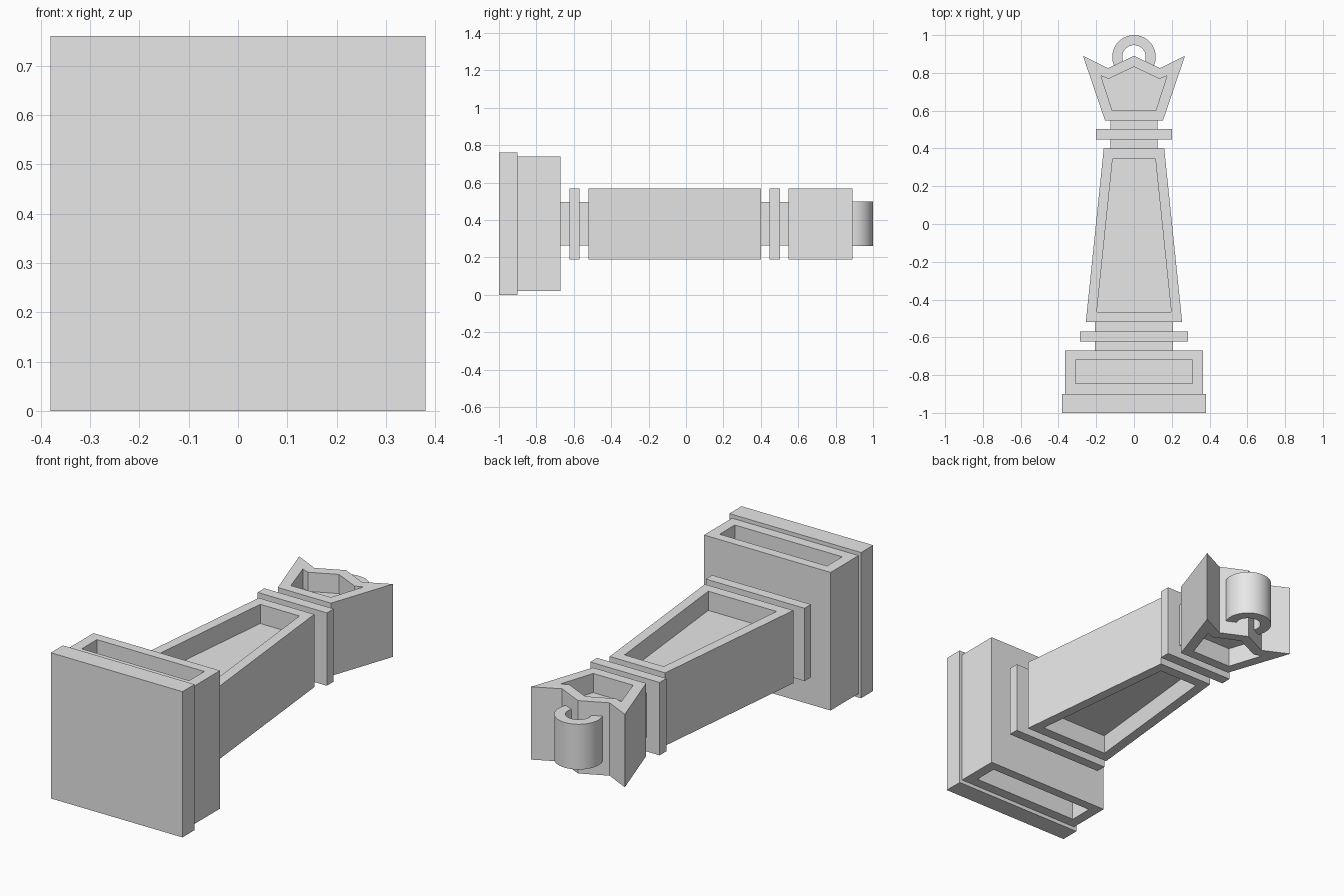
import bpy
import bmesh
from math import cos, sin, radians

cube = bpy.data.objects.get("Cube")
if cube:
    bpy.data.objects.remove(cube, do_unlink=True)

grey = bpy.data.materials.new("plain grey")
grey.use_nodes = True
colour = (0.8, 0.8, 0.8, 1)
grey.diffuse_color = colour
grey.node_tree.nodes["Principled BSDF"].inputs["Base Color"].default_value = colour

MID = 0.38    # height of the middle plane
DEPTH = 0.1   # depth of the sunken panels


def prism(name, outline, half, panel=None):
    """Extrude an outline about the middle plane, with an optional sunken panel above and below."""
    stack = [(outline, -half), (outline, half)]
    if panel:
        stack = ([(panel, DEPTH - half), (panel, -half)] + stack
                 + [(panel, half), (panel, half - DEPTH)])
    bm = bmesh.new()
    loops = [[bm.verts.new((x, y, MID + z)) for x, y in pts] for pts, z in stack]
    n = len(outline)
    for a, b in zip(loops, loops[1:]):
        for i in range(n):
            j = (i + 1) % n
            bm.faces.new((a[i], a[j], b[j], b[i]))
    bm.faces.new(loops[0][::-1])
    bm.faces.new(loops[-1])
    bmesh.ops.recalc_face_normals(bm, faces=bm.faces)
    mesh = bpy.data.meshes.new(name)
    bm.to_mesh(mesh)
    bm.free()
    mesh.materials.append(grey)
    obj = bpy.data.objects.new(name, mesh)
    bpy.context.collection.objects.link(obj)
    return obj


def taper(y0, y1, w0, w1=None):
    """Symmetric four-sided outline, w0 wide each way at y0 and w1 at y1."""
    w1 = w0 if w1 is None else w1
    return [(-w0, y0), (w0, y0), (w1, y1), (-w1, y1)]


def mirrored(half_points):
    """Complete an outline whose last point lies on the centre line."""
    return half_points + [(-x, y) for x, y in half_points[-2::-1]]


# Foot slab and panelled base block
prism("foot_slab", taper(-1, -0.9, 0.38), 0.38)
prism("base_block", taper(-0.9, -0.67, 0.365), 0.36, taper(-0.845, -0.72, 0.31))

# Lower neck and collar
prism("lower_neck", taper(-0.67, -0.52, 0.207), 0.117)
prism("lower_collar", taper(-0.623, -0.57, 0.285), 0.19)

# Tapered shaft
prism("shaft", taper(-0.52, 0.4, 0.255, 0.16), 0.19, taper(-0.465, 0.345, 0.197, 0.113))

# Upper neck and collar
prism("upper_neck", taper(0.4, 0.55, 0.125), 0.117)
prism("upper_collar", taper(0.447, 0.503, 0.2), 0.19)

# Pointed crown
prism("crown",
      mirrored([(0.153, 0.547), (0.27, 0.89), (0.137, 0.825), (0, 0.89)]), 0.19,
      mirrored([(0.115, 0.6), (0.175, 0.785), (0.135, 0.768), (0, 0.832)]))

# Open ring on top of the crown
angles = [radians(-40 + 260 * i / 48) for i in range(49)]


def arc(r):
    return [(r * cos(a), 0.885 + r * sin(a)) for a in angles]


ring = prism("top_ring", arc(0.115) + arc(0.062)[::-1], 0.118)
bpy.ops.object.select_all(action="DESELECT")
ring.select_set(True)
bpy.context.view_layer.objects.active = ring
bpy.ops.object.shade_smooth_by_angle(angle=radians(30))
